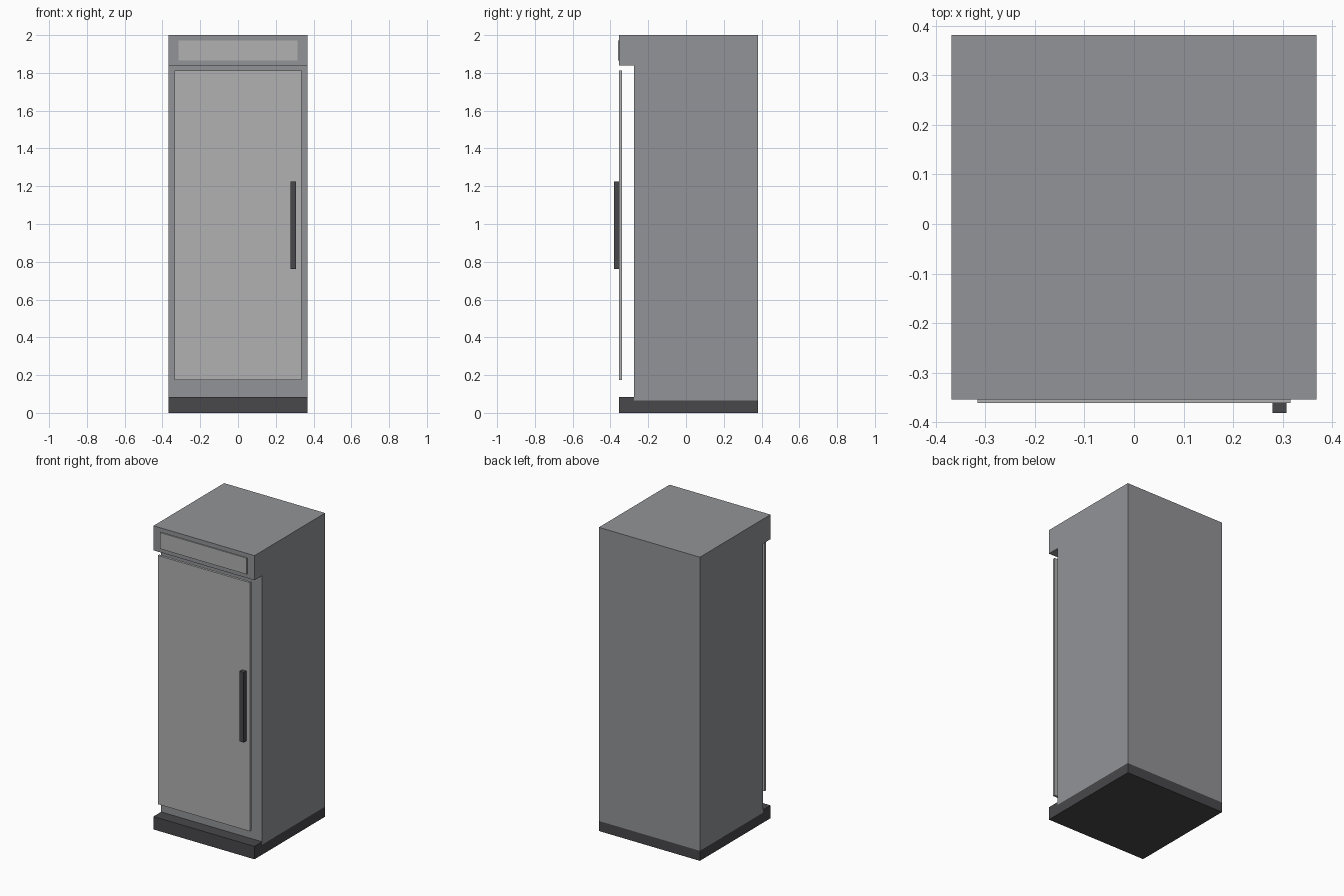
import bpy
import bmesh

if "Cube" in bpy.data.objects:
    bpy.data.objects.remove(bpy.data.objects["Cube"])


def material(name, rgb):
    m = bpy.data.materials.new(name)
    m.diffuse_color = (*rgb, 1)
    m.use_nodes = True
    m.node_tree.nodes["Principled BSDF"].inputs["Base Color"].default_value = m.diffuse_color
    return m


STEEL = material("steel", (0.29, 0.295, 0.31))
PANEL = material("light_panel", (0.44, 0.44, 0.44))
DARK = material("dark_plastic", (0.065, 0.065, 0.07))


def extrude(name, profile, x0, x1, mat):
    """Sweep a closed (y, z) side profile from x0 to x1."""
    bm = bmesh.new()
    face = bm.faces.new([bm.verts.new((x0, y, z)) for y, z in profile])
    ext = bmesh.ops.extrude_face_region(bm, geom=[face])
    moved = [g for g in ext["geom"] if isinstance(g, bmesh.types.BMVert)]
    bmesh.ops.translate(bm, vec=(x1 - x0, 0, 0), verts=moved)
    bmesh.ops.recalc_face_normals(bm, faces=bm.faces)
    mesh = bpy.data.meshes.new(name)
    bm.to_mesh(mesh)
    bm.free()
    mesh.materials.append(mat)
    obj = bpy.data.objects.new(name, mesh)
    bpy.context.collection.objects.link(obj)
    return obj


def box(name, x, y, z, mat):
    """Box given by (min, max) on each axis."""
    profile = [(y[0], z[0]), (y[1], z[0]), (y[1], z[1]), (y[0], z[1])]
    return extrude(name, profile, x[0], x[1], mat)


HALF = 0.368            # half of the cabinet width
FRONT, BACK = -0.354, 0.381
RECESS = -0.274         # cabinet face behind the door
FLOOR, HEAD = 0.066, 1.838

# Cabinet with overhanging header
extrude("cabinet", [(RECESS, FLOOR), (BACK, FLOOR), (BACK, 2), (FRONT, 2),
                    (FRONT, HEAD), (RECESS, HEAD)], -HALF, HALF, STEEL)

# Base with a raised front kick
extrude("base", [(FRONT, 0), (BACK, 0), (BACK, FLOOR), (RECESS, FLOOR),
                 (RECESS, 0.085), (FRONT, 0.085)], -HALF, HALF, DARK)

# Door slab standing off the cabinet face, with its handle
box("door", (-0.336, 0.336), (FRONT, -0.338), (0.175, 1.813), PANEL)
box("door_handle", (0.279, 0.308), (-0.381, FRONT), (0.763, 1.225), DARK)

# Raised panel on the header
box("header_panel", (-0.316, 0.316), (-0.361, FRONT), (1.865, 1.972), PANEL)
